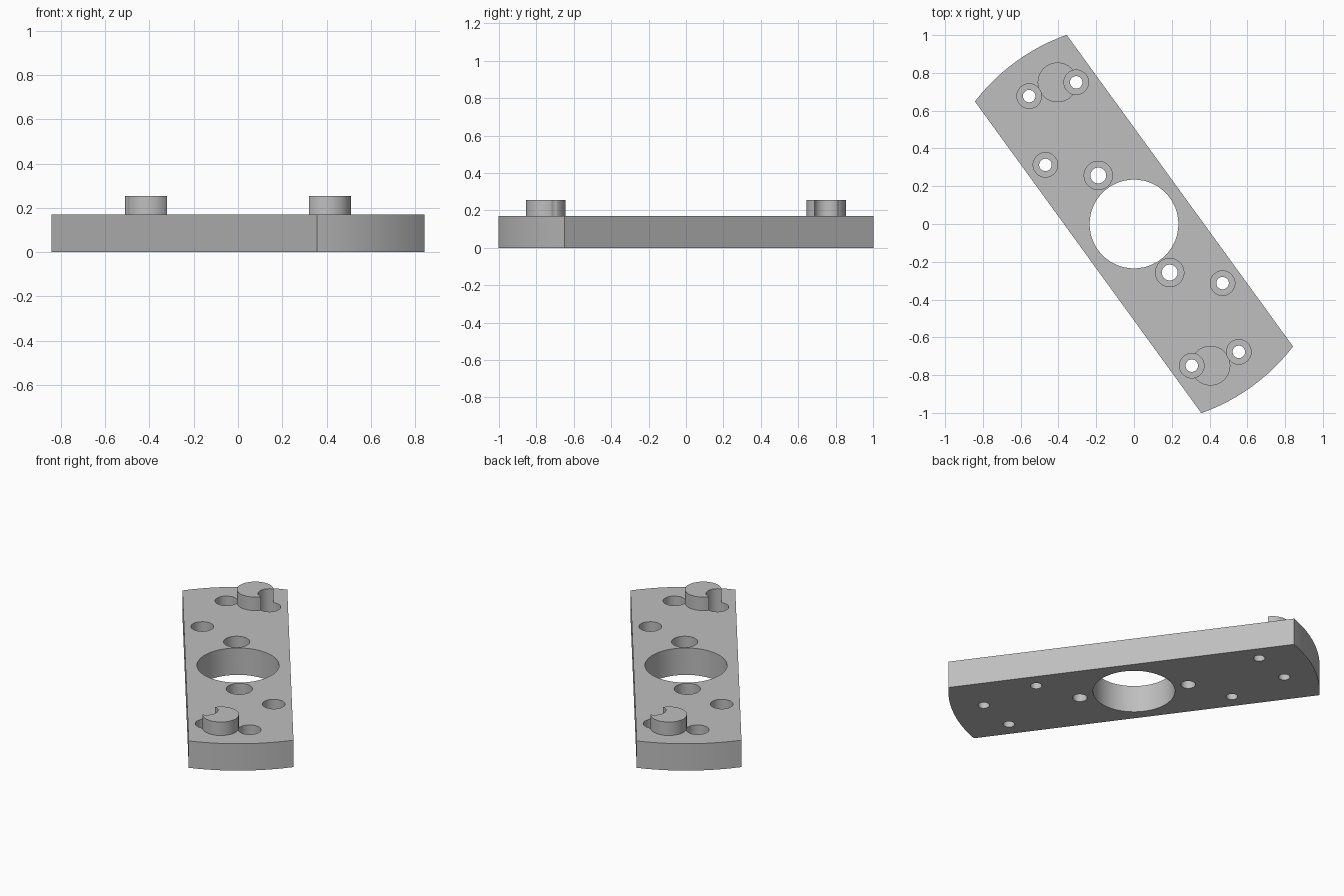
import bpy
import bmesh
from math import asin, cos, sin, pi, radians
from mathutils import Vector

if "Cube" in bpy.data.objects:
    bpy.data.objects.remove(bpy.data.objects["Cube"])

THICK, BOSS_TOP = 0.17, 0.255
SEAT = 0.08            # floor of the counterbores
RADIUS, HALF_WIDTH = 1.063, 0.30
ANGLE = radians(126)   # direction of the long axis

steel = bpy.data.materials.new("grey metal")
steel.use_nodes = True
grey = (0.52, 0.52, 0.52, 1)
steel.diffuse_color = grey
steel.node_tree.nodes["Principled BSDF"].inputs["Base Color"].default_value = grey


def circle(center, r, n=48):
    return [(center[0] + r * cos(2 * pi * i / n), center[1] + r * sin(2 * pi * i / n))
            for i in range(n)]


def loft(bm, sections):
    """Closed solid through (outline, height) sections with equal point counts."""
    rings = [[bm.verts.new((x, y, z)) for x, y in outline] for outline, z in sections]
    for low, high in zip(rings, rings[1:]):
        for i in range(len(low)):
            j = (i + 1) % len(low)
            bm.faces.new((low[i], low[j], high[j], high[i]))
    bm.faces.new(rings[0][::-1])
    bm.faces.new(rings[-1])


def make_object(name, solids):
    bm = bmesh.new()
    for sections in solids:
        loft(bm, sections)
    bmesh.ops.recalc_face_normals(bm, faces=bm.faces)
    mesh = bpy.data.meshes.new(name)
    bm.to_mesh(mesh)
    bm.free()
    mesh.materials.append(steel)
    obj = bpy.data.objects.new(name, mesh)
    bpy.context.collection.objects.link(obj)
    return obj


def combine(target, tool, operation):
    mod = target.modifiers.new(operation.lower(), "BOOLEAN")
    mod.operation, mod.object, mod.solver = operation, tool, "EXACT"
    bpy.context.view_layer.objects.active = target
    bpy.ops.object.modifier_apply(modifier=mod.name)
    bpy.data.objects.remove(tool)


def both_ends(points):
    return [Vector(p) * s for p in points for s in (1, -1)]


# Bar with straight sides and rounded ends
spread = asin(HALF_WIDTH / RADIUS)
STEPS = 12
outline = []
for end in (ANGLE, ANGLE + pi):
    for i in range(STEPS + 1):
        a = end - spread + 2 * spread * i / STEPS
        outline.append((RADIUS * cos(a), RADIUS * sin(a)))
plate = make_object("mounting_plate", [[(outline, 0), (outline, THICK)]])

# Raised round bosses, one near each end
bosses = make_object("bosses", [
    [(circle(p, 0.105), THICK - 0.05), (circle(p, 0.105), BOSS_TOP)]
    for p in both_ends([(-0.405, 0.75)])])
combine(plate, bosses, "UNION")

# Central bore and counterbored screw holes
cuts = [[(circle((0, 0), 0.235, 64), -0.1), (circle((0, 0), 0.235, 64), 0.4)]]
screw_sets = [
    ([(-0.555, 0.677), (-0.306, 0.75), (-0.469, 0.313)], 0.033, 0.065),
    ([(-0.189, 0.257)], 0.042, 0.075),
]
for points, shaft, head in screw_sets:
    for p in both_ends(points):
        cuts.append([(circle(p, shaft), -0.1), (circle(p, shaft), SEAT),
                     (circle(p, head), SEAT), (circle(p, head), 0.4)])
combine(plate, make_object("hole_cutters", cuts), "DIFFERENCE")

plate.select_set(True)
bpy.context.view_layer.objects.active = plate
bpy.ops.object.shade_smooth_by_angle(angle=radians(30))
